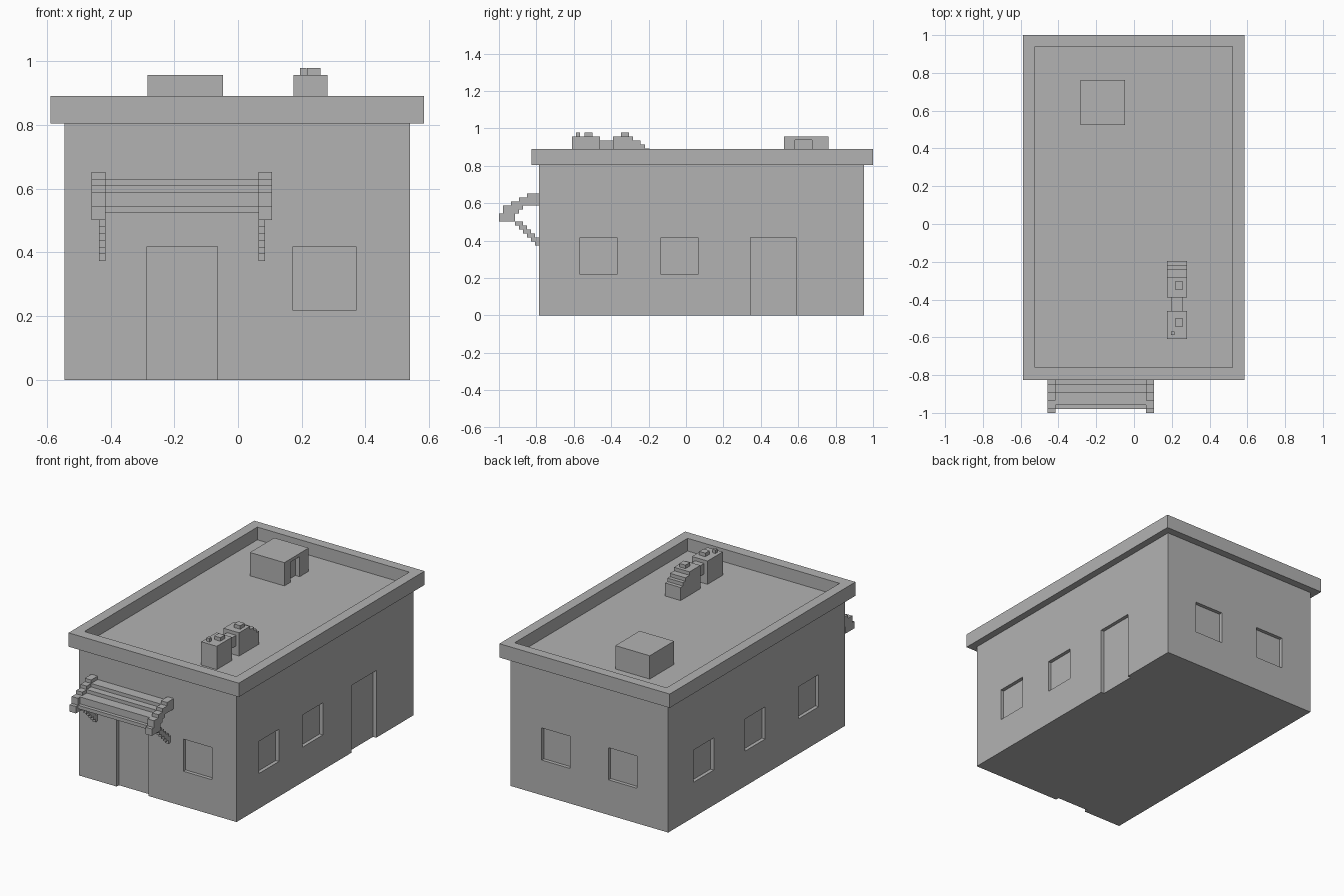
import bpy
import bmesh
from mathutils import Vector

if "Cube" in bpy.data.objects:
    bpy.data.objects.remove(bpy.data.objects["Cube"], do_unlink=True)

# One plain material for everything
GREY = (0.45, 0.45, 0.45, 1)
grey = bpy.data.materials.new("plain_grey")
grey.use_nodes = True
grey.diffuse_color = GREY
grey.node_tree.nodes["Principled BSDF"].inputs["Base Color"].default_value = GREY


def make_object(name, bm):
    bmesh.ops.recalc_face_normals(bm, faces=bm.faces)
    mesh = bpy.data.meshes.new(name)
    bm.to_mesh(mesh)
    bm.free()
    mesh.materials.append(grey)
    obj = bpy.data.objects.new(name, mesh)
    bpy.context.scene.collection.objects.link(obj)
    return obj


def add_box(bm, x, y, z):
    """Box from three (low, high) ranges."""
    verts = bmesh.ops.create_cube(bm, size=1)["verts"]
    size = Vector((x[1] - x[0], y[1] - y[0], z[1] - z[0]))
    mid = Vector((x[0] + x[1], y[0] + y[1], z[0] + z[1])) / 2
    for v in verts:
        v.co = Vector(a * b for a, b in zip(v.co, size)) + mid


def boxes(name, *ranges):
    bm = bmesh.new()
    for r in ranges:
        add_box(bm, *r)
    return make_object(name, bm)


def side_profile(name, points, *x_ranges):
    """Extrude a (y, z) outline along each x range."""
    bm = bmesh.new()
    for x0, x1 in x_ranges:
        face = bm.faces.new([bm.verts.new((x0, y, z)) for y, z in points])
        new = bmesh.ops.extrude_face_region(bm, geom=[face])["geom"]
        moved = [g for g in new if isinstance(g, bmesh.types.BMVert)]
        bmesh.ops.translate(bm, verts=moved, vec=(x1 - x0, 0, 0))
    return make_object(name, bm)


def cut(obj, cutter):
    """Subtract the cutter and bake the result."""
    mod = obj.modifiers.new("cut", "BOOLEAN")
    mod.operation = "DIFFERENCE"
    mod.solver = "EXACT"
    mod.object = cutter
    cutter.hide_render = True
    graph = bpy.context.evaluated_depsgraph_get()
    mesh = bpy.data.meshes.new_from_object(obj.evaluated_get(graph))
    obj.modifiers.clear()
    obj.data = mesh
    bpy.data.objects.remove(cutter, do_unlink=True)


# Walls with recessed windows and doors
LEFT, RIGHT, FRONT, BACK = 0.54, -0.545, -0.785, 0.953
DEPTH, OUT = 0.022, 0.1
window_z, door_z = (0.218, 0.418), (-0.1, 0.418)
front_in = (FRONT - OUT, FRONT + DEPTH)
back_in = (BACK - DEPTH, BACK + OUT)
left_in = (LEFT - DEPTH, LEFT + OUT)
right_in = (RIGHT - OUT, RIGHT + DEPTH)

openings = [((-0.285, -0.065), front_in, door_z),
            ((0.173, 0.37), front_in, window_z),
            (left_in, (0.345, 0.588), door_z)]
openings += [((x, x + 0.196), back_in, window_z) for x in (-0.33, 0.13)]
openings += [(left_in, (y, y + 0.198), window_z) for y in (-0.567, -0.135)]
openings += [(right_in, (y, y + 0.2), window_z) for y in (-0.525, 0.0, 0.505)]

walls = boxes("walls", ((RIGHT, LEFT), (FRONT, BACK), (0, 0.806)))
cut(walls, boxes("opening_cutter", *openings))

# Overhanging roof with a sunken deck
FLOOR = 0.812
roof = boxes("roof", ((-0.588, 0.584), (-0.826, 1.0), (0.805, 0.891)))
cut(roof, boxes("deck_cutter", ((-0.525, 0.521), (-0.76, 0.94), (FLOOR, 1.1))))

# Stair hut on the roof, with a recessed door
hut = boxes("roof_hut", ((-0.284, -0.047), (0.523, 0.762), (FLOOR, 0.957)))
cut(hut, boxes("hut_cutter", ((-0.077, 0.1), (0.582, 0.673), (0.7, 0.937))))

# Ventilation units
UNIT_X = (0.174, 0.281)
boxes("vent_unit", (UNIT_X, (-0.61, -0.46), (FLOOR, 0.957)))
boxes("vent_duct", ((0.198, 0.26), (-0.46, -0.39), (0.87, 0.936)))
steps = [(-0.39, FLOOR), (-0.39, 0.957)]
for y, top in ((-0.284, 0.957), (-0.242, 0.936), (-0.218, 0.915), (-0.196, 0.893)):
    steps += [(y, top), (y, top - 0.0215)]
steps[-1] = (-0.196, FLOOR)
side_profile("stepped_vent_unit", steps, UNIT_X)
CAP_Z = (0.957, 0.979)
boxes("vent_caps",
      ((0.217, 0.259), (-0.543, -0.5), CAP_Z),
      ((0.217, 0.259), (-0.348, -0.305), CAP_Z),
      ((0.195, 0.215), (-0.587, -0.568), CAP_Z))

# Awning over the front door, laid out on a small square unit
U = 0.0215
WALL = FRONT + 0.005


def awning(points):
    """Outline in units: steps out from the wall, steps up from the rail foot."""
    return [(FRONT - U * a if a else WALL, 0.502 + U * b) for a, b in points]


underside = [(4, 1), (4, 2), (3, 2), (3, 4), (0, 4)]
rail = awning([(0, 7), (3, 7), (3, 6), (5, 6), (5, 5), (7, 5), (7, 4),
               (9, 4), (9, 2), (10, 2), (10, 0), (6, 0), (6, 2), (5, 2),
               (5, 3), (4, 3), (4, 4), (0, 4)])
canopy = awning([(0, 6), (3, 6), (3, 5), (5, 5), (5, 4), (8, 4), (8, 2),
                 (9, 2), (9, 1), (7, 1), (7, 2), (6, 2), (6, 3), (4, 3),
                 (4, 4), (0, 4)])
side_profile("awning_rails", rail, (-0.459, -0.416), (0.064, 0.107))
side_profile("awning_canopy", canopy, (-0.416, 0.064))

# Stepped braces under the awning
brace = []
for x in ((-0.437, -0.416), (0.064, 0.085)):
    for i in range(6):
        y = FRONT - U * (6 - i)
        z = 0.502 - U * (i + 1)
        brace.append((x, (y, min(y + 2 * U, WALL)), (z, z + U)))
boxes("awning_braces", *brace)
